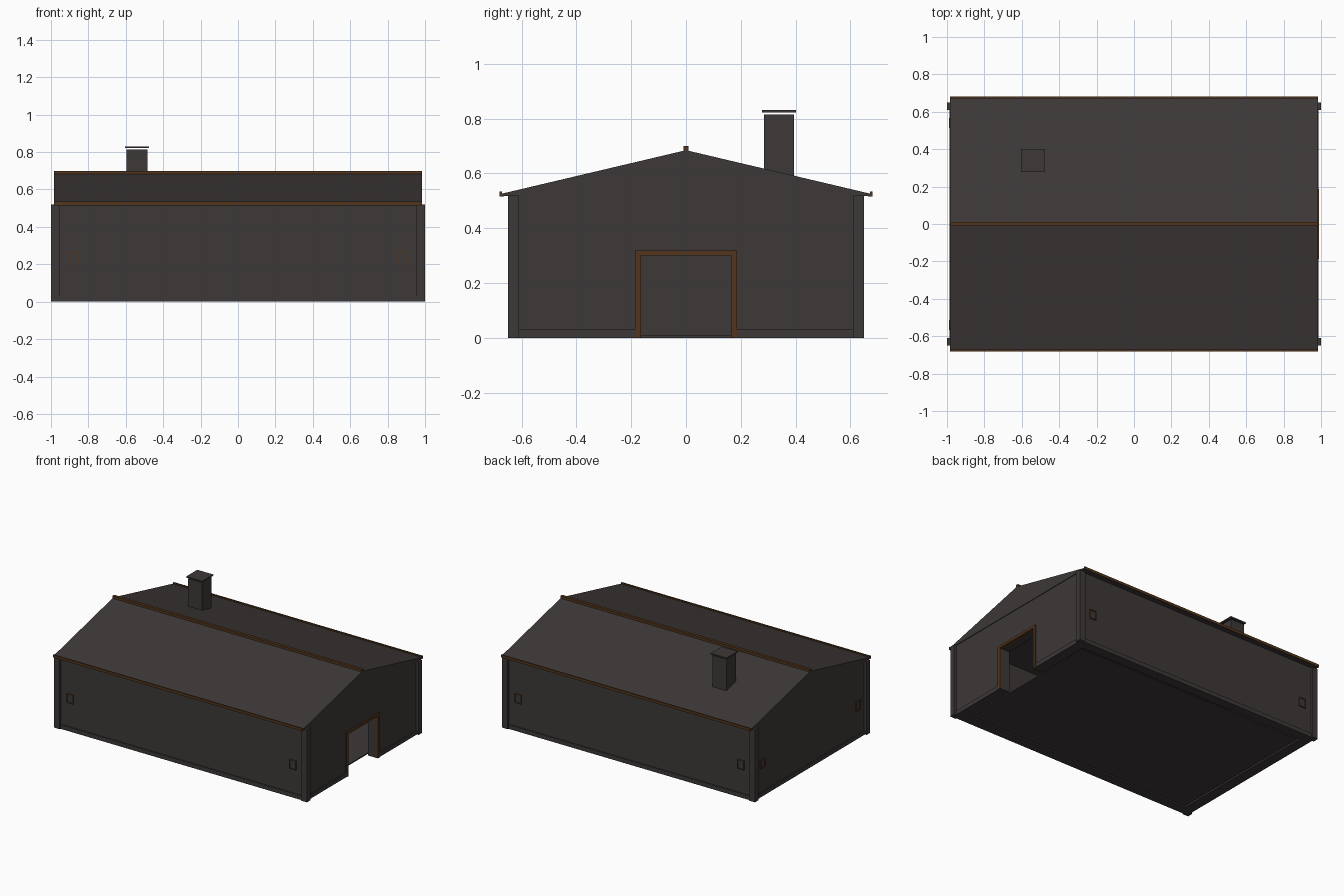
import bpy
import bmesh

cube = bpy.data.objects.get("Cube")
if cube:
    bpy.data.objects.remove(cube, do_unlink=True)


def material(name, rgb):
    m = bpy.data.materials.new(name)
    m.use_nodes = True
    colour = (*rgb, 1)
    m.diffuse_color = colour
    m.node_tree.nodes["Principled BSDF"].inputs["Base Color"].default_value = colour
    return m


GREY = material("dark grey", (0.048, 0.040, 0.040))
BROWN = material("dark brown", (0.085, 0.036, 0.012))


def finish(name, bm, mat):
    bmesh.ops.recalc_face_normals(bm, faces=bm.faces)
    mesh = bpy.data.meshes.new(name)
    bm.to_mesh(mesh)
    bm.free()
    mesh.materials.append(mat)
    obj = bpy.data.objects.new(name, mesh)
    bpy.context.collection.objects.link(obj)
    return obj


def boxes(name, spans, mat):
    """One object from boxes, each given as x, y and z (low, high) ranges."""
    bm = bmesh.new()
    for span in spans:
        verts = bmesh.ops.create_cube(bm, size=1)["verts"]
        for v in verts:
            for i, (lo, hi) in enumerate(span):
                v.co[i] = lo if v.co[i] < 0 else hi
    return finish(name, bm, mat)


def mirrored(lo, hi):
    return [(-hi, -lo), (lo, hi)]


# Main dimensions: outer wall, inner wall, wall top, door opening
WX, WY, IX, IY, TOP = 0.98, 0.635, 0.91, 0.573, 0.52
DOOR, HEAD = 0.165, 0.30
SKIRT = 0.03

# Walls with a doorway in the right-hand end
boxes("side_walls", [((-WX, WX), y, (0, TOP)) for y in mirrored(IY, WY)], GREY)
boxes("closed_end_wall", [((-WX, -IX), (-IY, IY), (0, TOP))], GREY)
boxes("door_end_wall",
      [((IX, WX), y, (0, TOP)) for y in mirrored(DOOR, IY)]
      + [((IX, WX), (-DOOR, DOOR), (HEAD, TOP))], GREY)

# Floor slab, with a narrow gap around it
boxes("floor", [((-IX + 0.013, IX - 0.013), (-IY + 0.013, IY - 0.013), (0, 0.008))], GREY)

# Skirting around the foot of the walls
boxes("skirting",
      [((-WX, WX), y, (0, SKIRT)) for y in mirrored(WY, WY + 0.007)]
      + [((-WX - 0.007, -WX), (-WY, WY), (0, SKIRT))]
      + [((WX, WX + 0.007), y, (0, SKIRT)) for y in mirrored(DOOR, WY)], GREY)

# Corner posts
boxes("corner_posts", [(x, y, (0, TOP)) for x in mirrored(0.955, 1.0)
                       for y in mirrored(0.61, 0.65)], GREY)

# Gabled roof with thin eaves
profile = [(0, 0.685), (0.678, 0.525), (0.678, 0.515), (0.64, TOP),
           (-0.64, TOP), (-0.678, 0.515), (-0.678, 0.525)]
bm = bmesh.new()
end = bm.faces.new([bm.verts.new((-0.985, y, z)) for y, z in profile])
new = bmesh.ops.extrude_face_region(bm, geom=[end])["geom"]
bmesh.ops.translate(bm, vec=(1.97, 0, 0),
                    verts=[v for v in new if isinstance(v, bmesh.types.BMVert)])
finish("roof", bm, GREY)

# Ridge beam and eave trims
LENGTH = (-0.985, 0.985)
boxes("ridge_beam", [(LENGTH, (-0.01, 0.01), (0.68, 0.70))], BROWN)
boxes("eave_trim", [(LENGTH, y, (0.516, 0.535)) for y in mirrored(0.672, 0.681)], BROWN)

# Door frame
boxes("door_frame",
      [((0.96, 0.99), y, (0, HEAD + 0.018)) for y in mirrored(DOOR, DOOR + 0.022)]
      + [((0.96, 0.99), (-DOOR, DOOR), (HEAD, HEAD + 0.018))], BROWN)

# Chimney with a raised cap
boxes("chimney", [((-0.595, -0.485), (0.285, 0.395), (0.55, 0.815))], GREY)
boxes("chimney_cap", [((-0.603, -0.477), (0.278, 0.402), (0.822, 0.831))], GREY)


# Small framed vents on the side walls and the closed end
def vent_parts(along):
    w, t, z0, z1 = 0.026, 0.005, 0.2, 0.265
    lo, hi = along - w, along + w
    bars = [((lo, lo + t), (z0, z1)), ((hi - t, hi), (z0, z1)),
            ((lo, hi), (z0, z0 + t)), ((lo, hi), (z1 - t, z1))]
    return bars, ((lo + t, hi - t), (z0 + t, z1 - t))


frames, panels = [], []
for x in (-0.88, 0.88):
    bars, panel = vent_parts(x)
    for depth in mirrored(WY, WY + 0.008):
        frames += [(a, depth, z) for a, z in bars]
    for depth in mirrored(WY, WY + 0.003):
        panels.append((panel[0], depth, panel[1]))
for y in (-0.54, 0.54):
    bars, panel = vent_parts(y)
    frames += [((-WX - 0.008, -WX), a, z) for a, z in bars]
    panels.append(((-WX - 0.003, -WX), *panel))
boxes("vent_frames", frames, BROWN)
boxes("vent_panels", panels, GREY)
